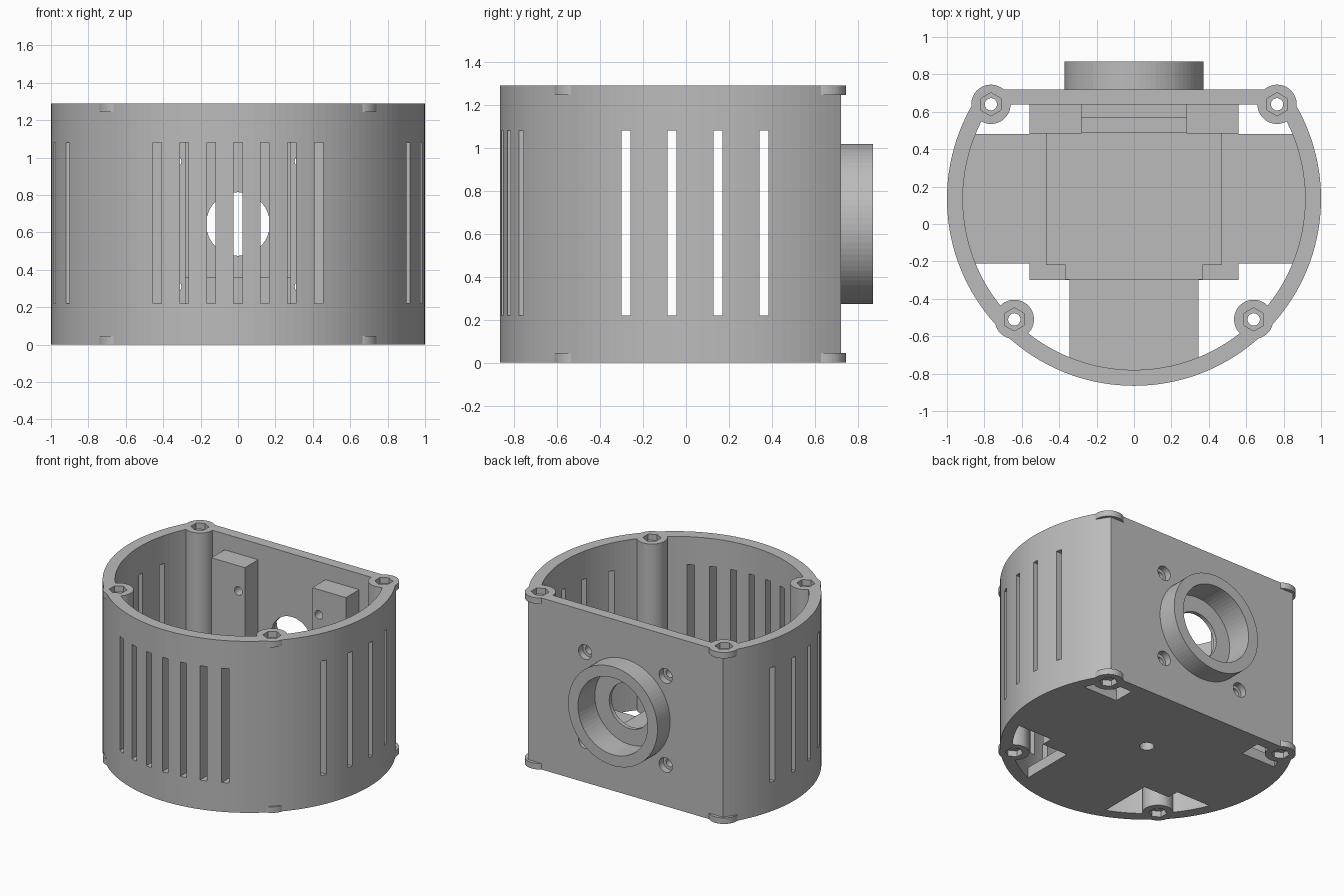
import bpy, bmesh, math
from mathutils import Matrix, Vector

if "Cube" in bpy.data.objects:
    bpy.data.objects.remove(bpy.data.objects["Cube"])

H = 1.29          # overall height
CY = 0.135        # centre of the round wall
LZ = 0.645        # height of the round opening
POSTS = [(-.765, .64), (.765, .64), (-.64, -.51), (.64, -.51)]

grey = bpy.data.materials.new("plain_grey")
grey.diffuse_color = (0.5, 0.5, 0.5, 1)
grey.use_nodes = True
grey.node_tree.nodes["Principled BSDF"].inputs["Base Color"].default_value = grey.diffuse_color


def make(name, *pieces):
    """One object from several disjoint solids."""
    bm = bmesh.new()
    for fn, *args in pieces:
        fn(bm, *args)
    bmesh.ops.recalc_face_normals(bm, faces=bm.faces[:])
    me = bpy.data.meshes.new(name)
    bm.to_mesh(me)
    bm.free()
    me.materials.append(grey)
    ob = bpy.data.objects.new(name, me)
    bpy.context.collection.objects.link(ob)
    return ob


def prism(bm, pts, z0, z1):
    lo = [bm.verts.new((x, y, z0)) for x, y in pts]
    hi = [bm.verts.new((x, y, z1)) for x, y in pts]
    bm.faces.new(lo[::-1])
    bm.faces.new(hi)
    n = len(pts)
    for i in range(n):
        j = (i + 1) % n
        bm.faces.new((lo[i], lo[j], hi[j], hi[i]))


def box(bm, x0, x1, y0, y1, z0, z1):
    prism(bm, [(x0, y0), (x1, y0), (x1, y1), (x0, y1)], z0, z1)


def rod(bm, axis, a, b, lo, hi, r, n=48):
    """Cylinder along z at (x, y) = (a, b), or along y at (x, z) = (a, b)."""
    mid = (lo + hi) / 2
    if axis == 'z':
        m = Matrix.Translation(Vector((a, b, mid)))
    else:
        m = Matrix.Translation(Vector((a, mid, b))) @ Matrix.Rotation(math.pi / 2, 4, 'X')
    bmesh.ops.create_cone(bm, cap_ends=True, segments=n, radius1=r, radius2=r,
                          depth=hi - lo, matrix=m)


def d_shape(r, back, n=100):
    """Round outline with a flat back."""
    a = math.asin((back - CY) / r)
    return [(r * math.cos(t), CY + r * math.sin(t))
            for t in (math.pi - a + (math.pi + 2 * a) * i / n for i in range(n + 1))]


def combine(target, op, tool):
    """Apply a boolean and remove the tool."""
    mod = target.modifiers.new(op, 'BOOLEAN')
    mod.operation = op
    mod.solver = 'EXACT'
    mod.object = tool
    tool.hide_render = True
    bpy.context.view_layer.update()
    dg = bpy.context.evaluated_depsgraph_get()
    me = bpy.data.meshes.new_from_object(target.evaluated_get(dg))
    target.modifiers.clear()
    target.data = me
    bpy.data.objects.remove(tool)


# Curved wall with flat back
housing = make("housing", (prism, d_shape(1, .72), 0, H))
combine(housing, 'DIFFERENCE', make("hollow", (prism, d_shape(.915, .64), -.2, H + .2)))

# Vent slots: seven in front, four on each side
slots = [(box, .144 * i - .023, .144 * i + .023, -1, -.5, .22, 1.08) for i in range(-3, 4)]
slots += [(box, -1.2, 1.2, y - .021, y + .021, .22, 1.08) for y in (-.28, -.065, .148, .363)]
combine(housing, 'DIFFERENCE', make("slot_cutter", *slots))

# Floor with open corners around the posts
floor = make("floor", (prism, d_shape(.95, .68), 0, .08))
openings = []
for s in (-1, 1):
    front = [(.345, -.3), (.56, -.3), (.56, -.21), (1.2, -.21), (1.2, -1.1), (.345, -1.1)]
    openings.append((prism, [(s * x, y) for x, y in front], -.1, .3))
    openings.append((box, min(s * .56, s * 1.2), max(s * .56, s * 1.2), .48, .9, -.1, .3))
combine(floor, 'DIFFERENCE', make("corner_cutter", *openings))
combine(housing, 'UNION', floor)

# Screw posts, trimmed flush with the wall except for lugs at both ends
posts = make("posts", *[(rod, 'z', x, y, 0, H, .105) for x, y in POSTS])
outside = make("outside", (box, -2, 2, -2, 2, .045, H - .045))
combine(outside, 'DIFFERENCE', make("trim", (prism, d_shape(.97, .70), -.5, 2)))
combine(posts, 'DIFFERENCE', outside)
combine(housing, 'UNION', posts)

# Mounting blocks and stepped ledge on the back wall
combine(housing, 'UNION', make("mount_blocks", (box, -.56, -.28, .483, .66, .04, 1.17),
                               (box, .28, .56, .483, .66, .04, 1.17)))
combine(housing, 'UNION', make("ledge", (box, -.3, .3, .57, .66, .04, .36)))
combine(housing, 'UNION', make("ledge_step", (box, -.3, .3, .49, .6, .04, .2)))

# Raised pad in the middle of the floor
pad = [(-.365, -.297), (.365, -.297), (.365, -.22), (.47, -.22),
       (.47, .495), (-.47, .495), (-.47, -.22), (-.365, -.22)]
combine(housing, 'UNION', make("floor_pad", (prism, pad, .04, .16)))
combine(housing, 'DIFFERENCE', make("base_hole", (rod, 'z', 0, .135, -.1, .12, .05, 32)))

# Post bores with hexagonal pockets at both ends
combine(housing, 'DIFFERENCE', make("bores", *[(rod, 'z', x, y, -.1, H + .1, .033, 24)
                                              for x, y in POSTS]))
combine(housing, 'DIFFERENCE', make("hex_pockets", *[
    (rod, 'z', x, y, lo, hi, .062, 6) for x, y in POSTS
    for lo, hi in ((-.1, .045), (H - .045, H + .1))]))

# Round collar on the back with a stepped opening
combine(housing, 'UNION', make("collar", (rod, 'y', 0, LZ, .70, .87, .372, 80)))
combine(housing, 'DIFFERENCE', make("collar_recess", (rod, 'y', 0, LZ, .67, 1, .29, 64)))
combine(housing, 'DIFFERENCE', make("opening", (rod, 'y', 0, LZ, .5, 1, .17, 64)))

# Four screw holes around the collar
holes = [(sx * .335, LZ + sz * .335) for sx in (-1, 1) for sz in (-1, 1)]
combine(housing, 'DIFFERENCE', make("screw_holes", *[(rod, 'y', x, z, .4, .8, .032, 24)
                                                    for x, z in holes]))
combine(housing, 'DIFFERENCE', make("screw_heads", *[(rod, 'y', x, z, .67, .8, .055, 24)
                                                    for x, z in holes]))
